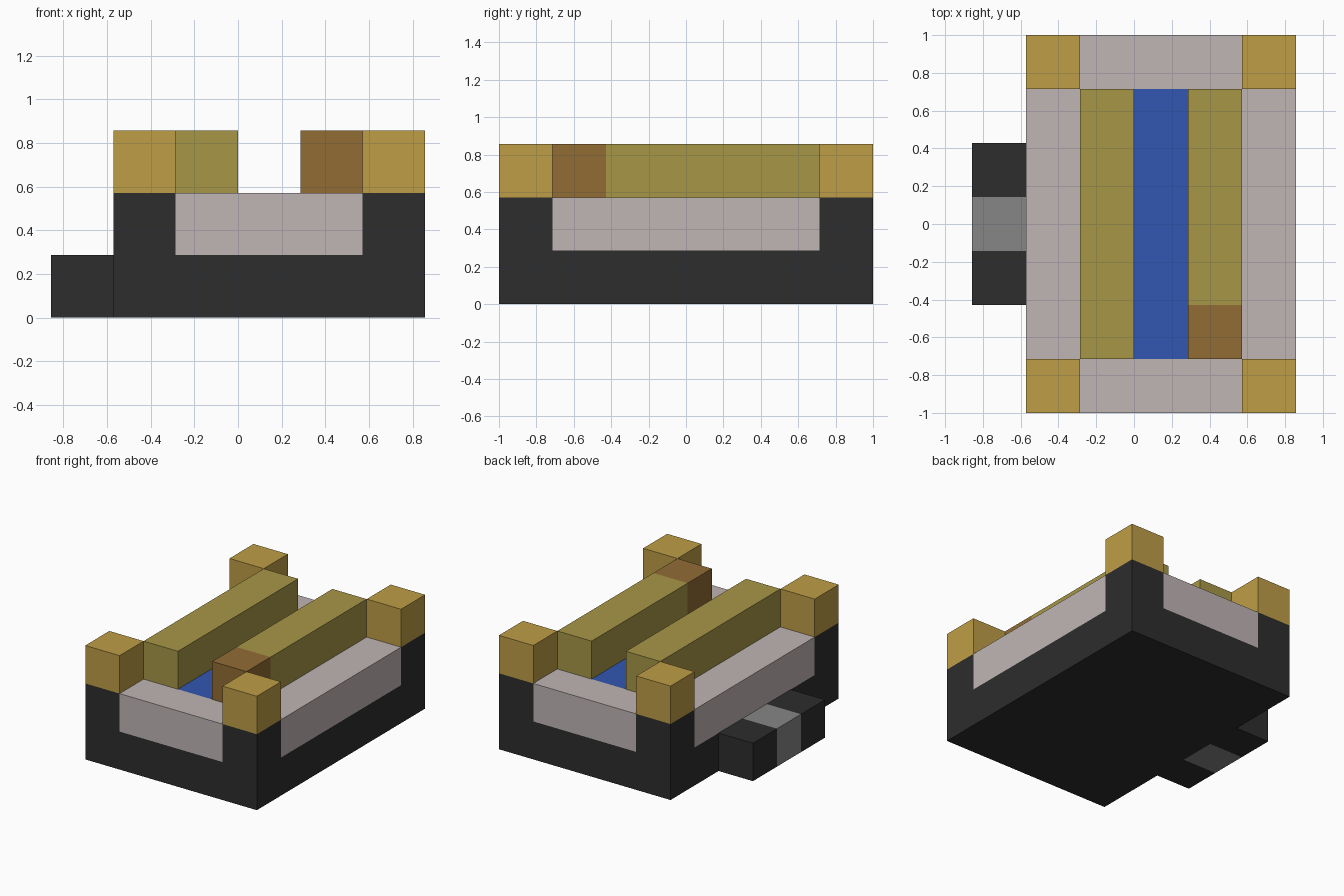
import bpy
import bmesh
from mathutils import Vector

U = 2 / 7  # one block

if "Cube" in bpy.data.objects:
    bpy.data.objects.remove(bpy.data.objects["Cube"], do_unlink=True)


def material(name, hex_code):
    """Flat material from an sRGB hex colour."""
    srgb = [c / 255 for c in bytes.fromhex(hex_code)]
    rgba = [c / 12.92 if c < 0.04045 else ((c + 0.055) / 1.055) ** 2.4 for c in srgb] + [1]
    mat = bpy.data.materials.new(name)
    mat.use_nodes = True
    mat.diffuse_color = rgba
    mat.node_tree.nodes["Principled BSDF"].inputs["Base Color"].default_value = rgba
    return mat


DARK = material("charcoal", "2D2D2D")
PALE = material("pale_stone", "C0B5B5")
BLUE = material("blue", "3256B2")
GOLD = material("gold", "BF9D46")
OLIVE = material("olive", "A79747")
BROWN = material("brown", "926C34")
GREY = material("mid_grey", "868686")


def block(name, low, high, mats, cuts=(), rule=None):
    """Box in block units, sliced at (axis, position) cuts and coloured by rule."""
    low, high = Vector(low), Vector(high)
    size, centre = high - low, (low + high) / 2
    bm = bmesh.new()
    bmesh.ops.create_cube(bm, size=1)
    for v in bm.verts:
        v.co = centre + Vector(a * b for a, b in zip(v.co, size))
    for axis, pos in cuts:
        point, normal = Vector(), Vector()
        point[axis], normal[axis] = pos, 1
        bmesh.ops.bisect_plane(bm, geom=bm.verts[:] + bm.edges[:] + bm.faces[:],
                               plane_co=point, plane_no=normal)
    if rule:
        for f in bm.faces:
            f.material_index = rule(f.calc_center_median())
    bmesh.ops.scale(bm, vec=(U, U, U), verts=bm.verts)
    mesh = bpy.data.meshes.new(name)
    bm.to_mesh(mesh)
    bm.free()
    for m in mats:
        mesh.materials.append(m)
    obj = bpy.data.objects.new(name, mesh)
    bpy.context.collection.objects.link(obj)
    return obj


def body_colour(c):
    """Dark base and corners, pale panels, blue channel on top."""
    in_x, in_y = -1 < c.x < 2, abs(c.y) < 2.5
    if c.z < 1 or not (in_x or in_y):
        return 0
    return 2 if c.z > 1.99 and 0 < c.x < 1 and in_y else 1


# Main body
block("body", (-2, -3.5, 0), (3, 3.5, 2), [DARK, PALE, BLUE],
      [(0, -1), (0, 0), (0, 1), (0, 2), (1, -2.5), (1, 2.5), (2, 1)], body_colour)

# Side step with a grey middle
block("side_step", (-3, -1.5, 0), (-2, 1.5, 1), [DARK, GREY],
      [(1, -0.5), (1, 0.5)], lambda c: int(abs(c.y) < 0.5))

# Corner posts
for x, side in ((-2, "right"), (2, "left")):
    for y, end in ((-3.5, "front"), (2.5, "back")):
        block(f"{end}_{side}_post", (x, y, 2), (x + 1, y + 1, 3), [GOLD])

# Long bars on either side of the channel, the left one with a brown front end
block("right_bar", (-1, -2.5, 2), (0, 2.5, 3), [OLIVE])
block("left_bar", (1, -2.5, 2), (2, 2.5, 3), [OLIVE, BROWN],
      [(1, -1.5)], lambda c: int(c.y < -1.5))
